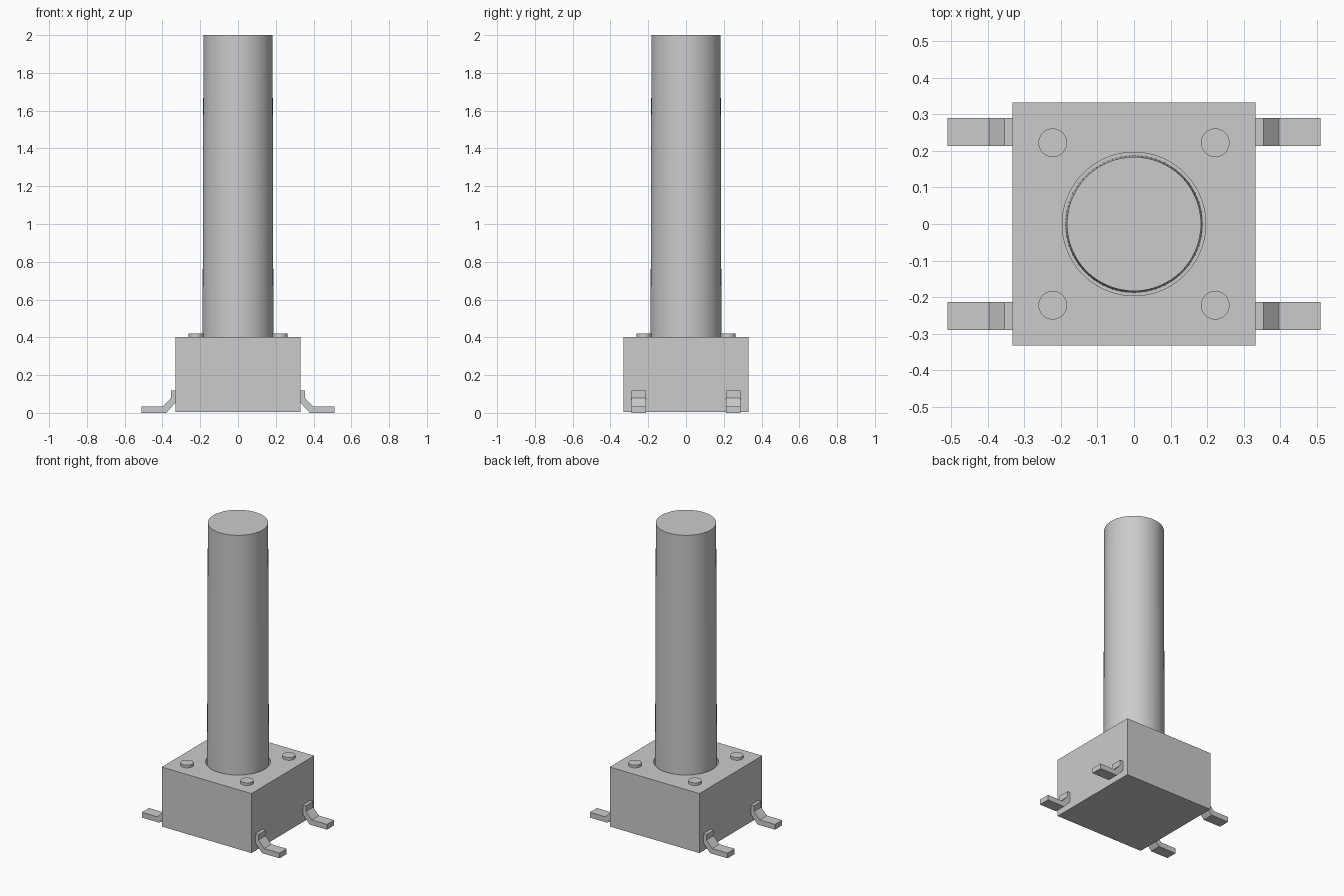
import bpy, bmesh, math

if "Cube" in bpy.data.objects:
    bpy.data.objects.remove(bpy.data.objects["Cube"], do_unlink=True)

grey = bpy.data.materials.new("light_grey")
grey.use_nodes = True
color = (0.6, 0.6, 0.6, 1)
grey.diffuse_color = color
next(n for n in grey.node_tree.nodes if n.type == "BSDF_PRINCIPLED").inputs["Base Color"].default_value = color


def finish(name):
    ob = bpy.context.object
    ob.name = ob.data.name = name
    ob.data.materials.append(grey)
    return ob


def cylinder(name, bottom_radius, top_radius, z0, z1, x=0, y=0, sides=96):
    bpy.ops.mesh.primitive_cone_add(vertices=sides, radius1=bottom_radius, radius2=top_radius,
                                    depth=z1 - z0, location=(x, y, (z0 + z1) / 2))
    ob = finish(name)
    bpy.ops.object.shade_smooth_by_angle(angle=math.radians(30))
    return ob


# Square housing with a round well for the plunger
HALF, TOP, BASE = 0.332, 0.402, 0.004
cutter = cylinder("well_cutter", 0.196, 0.196, 0.3, 0.5)
cutter.hide_render = True
bpy.ops.mesh.primitive_cube_add(size=1, location=(0, 0, (TOP + BASE) / 2))
bpy.context.object.scale = (2 * HALF, 2 * HALF, TOP - BASE)
bpy.ops.object.transform_apply(location=False, rotation=False)
housing = finish("housing")
well = housing.modifiers.new("well", "BOOLEAN")
well.operation = "DIFFERENCE"
well.solver = "EXACT"
well.object = cutter
bpy.ops.object.modifier_apply(modifier="well")
bpy.data.objects.remove(cutter, do_unlink=True)
bpy.ops.object.shade_smooth_by_angle(angle=math.radians(30))

# Long, slightly tapered plunger
cylinder("plunger", 0.188, 0.183, 0.29, 2.0)

# Bent terminal outline in x and z, extruded along y
LEG = [(0.32, 0.118), (0.354, 0.118), (0.354, 0.08), (0.396, 0.035), (0.51, 0.035),
       (0.51, 0), (0.38, 0), (0.33, 0.055), (0.32, 0.055)]


def terminal(name, side, y0, y1):
    bm = bmesh.new()
    face = bm.faces.new([bm.verts.new((side * x, y0, z)) for x, z in LEG])
    grown = bmesh.ops.extrude_face_region(bm, geom=[face])["geom"]
    moved = [v for v in grown if isinstance(v, bmesh.types.BMVert)]
    bmesh.ops.translate(bm, verts=moved, vec=(0, y1 - y0, 0))
    bmesh.ops.recalc_face_normals(bm, faces=bm.faces)
    mesh = bpy.data.meshes.new(name)
    bm.to_mesh(mesh)
    bm.free()
    mesh.materials.append(grey)
    bpy.context.collection.objects.link(bpy.data.objects.new(name, mesh))


# Four rivets and four terminals
for side, x_name in ((1, "left"), (-1, "right")):
    for end, y_name in ((-1, "front"), (1, "back")):
        cylinder(f"{y_name}_{x_name}_rivet", 0.039, 0.039, 0.39, 0.42,
                 side * 0.222, end * 0.222, 48)
        terminal(f"{y_name}_{x_name}_terminal", side, end * 0.213, end * 0.289)
